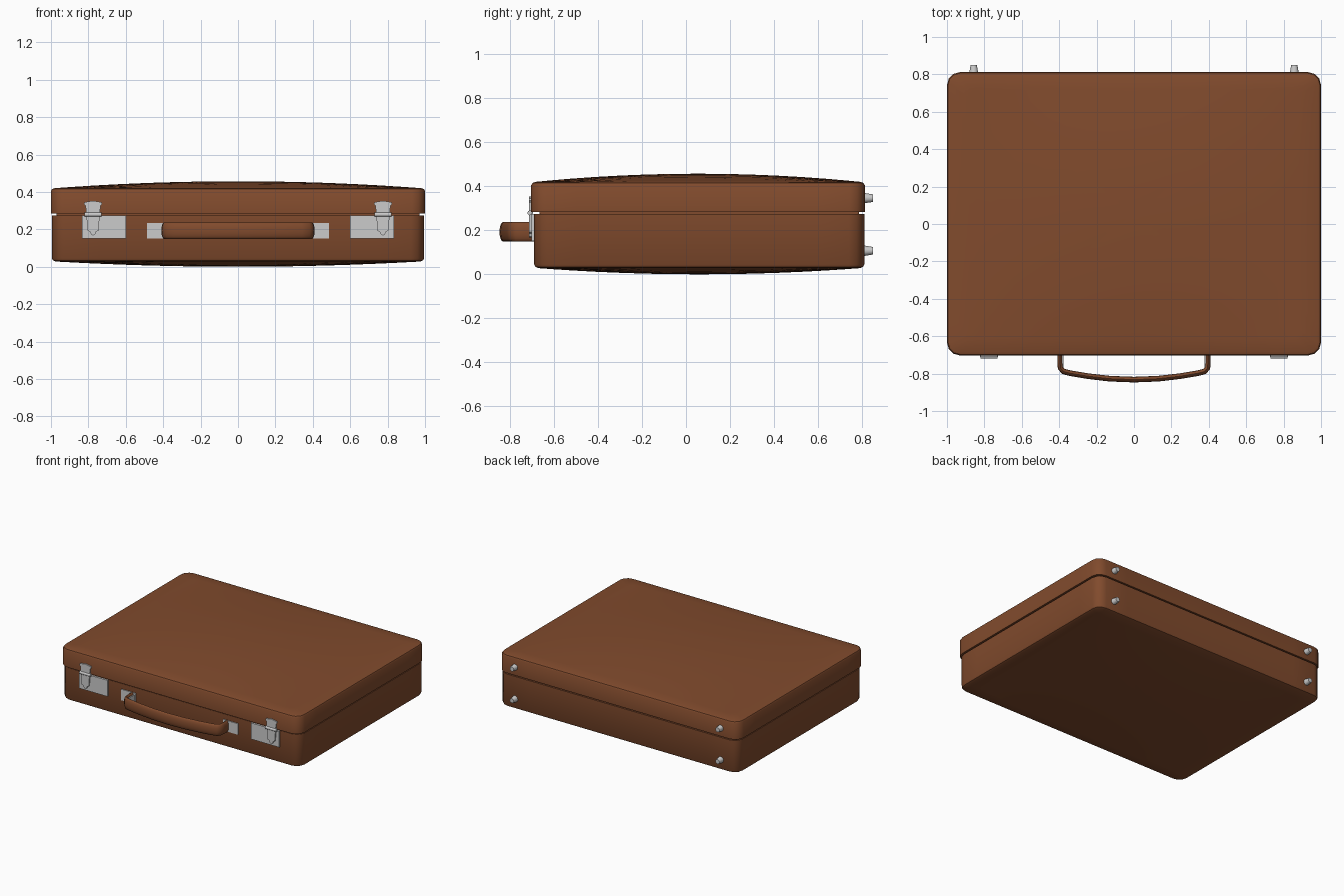
import bpy, bmesh, math
from mathutils import Matrix

if "Cube" in bpy.data.objects:
    bpy.data.objects.remove(bpy.data.objects["Cube"])

leather = bpy.data.materials.new("brown_leather")
leather.diffuse_color = (0.22, 0.07, 0.026, 1)
leather.use_nodes = True
leather.node_tree.nodes["Principled BSDF"].inputs["Base Color"].default_value = leather.diffuse_color


def finish(bm, name, mat=None, angle=35):
    bmesh.ops.recalc_face_normals(bm, faces=bm.faces)
    me = bpy.data.meshes.new(name)
    bm.to_mesh(me)
    bm.free()
    ob = bpy.data.objects.new(name, me)
    bpy.context.collection.objects.link(ob)
    if mat:
        me.materials.append(mat)
    bpy.ops.object.select_all(action='DESELECT')
    ob.select_set(True)
    bpy.context.view_layer.objects.active = ob
    bpy.ops.object.shade_smooth_by_angle(angle=math.radians(angle))
    return ob


def outline(hx, hy, inset, r=0.07, segs=3, div=10):
    """Rounded rectangle with evenly divided sides, centred on the origin."""
    hx, hy, r = hx - inset, hy - inset, r - inset
    corners = []
    for i, (sx, sy) in enumerate([(1, 1), (-1, 1), (-1, -1), (1, -1)]):
        for k in range(segs + 1):
            a = math.pi / 2 * (i + k / segs)
            corners.append((sx * (hx - r) + r * math.cos(a), sy * (hy - r) + r * math.sin(a)))
    pts = []
    for i, p in enumerate(corners):
        pts.append(p)
        if i % (segs + 1) == segs:
            q = corners[(i + 1) % len(corners)]
            pts += [(p[0] + (q[0] - p[0]) * k / div, p[1] + (q[1] - p[1]) * k / div)
                    for k in range(1, div)]
    return pts


def bridge(bm, a, b):
    n = len(a)
    for i in range(n):
        bm.faces.new((a[i], a[(i + 1) % n], b[(i + 1) % n], b[i]))


def shell(name, hx, y0, y1, levels, dome):
    """Case half: stacked rounded rectangles closed by a shallow dome."""
    bm = bmesh.new()
    hy, cy = (y1 - y0) / 2, (y0 + y1) / 2
    rings = [[bm.verts.new((x, y + cy, z)) for x, y in outline(hx, hy, ins)] for ins, z in levels]
    ins, z = levels[-1]
    top = outline(hx, hy, ins)
    for s in (0.9, 0.78, 0.64, 0.48, 0.32, 0.16):
        ring = []
        for x, y in top:
            u, v = x * s / (hx - ins), y * s / (hy - ins)
            ring.append(bm.verts.new((x * s, y * s + cy, z + dome * (1 - u * u) * (1 - v * v))))
        rings.append(ring)
    for a, b in zip(rings, rings[1:]):
        bridge(bm, a, b)
    tip, last = bm.verts.new((0, cy, z + dome)), rings[-1]
    for i in range(len(last)):
        bm.faces.new((last[i], last[(i + 1) % len(last)], tip))
    bm.faces.new(rings[0])
    return finish(bm, name, leather)


def prism(name, pts, y0, y1, mat=None):
    """Extrude an x-z outline from y0 to y1."""
    bm = bmesh.new()
    a = [bm.verts.new((x, y0, z)) for x, z in pts]
    b = [bm.verts.new((x, y1, z)) for x, z in pts]
    bridge(bm, a, b)
    bm.faces.new(a)
    bm.faces.new(b)
    return finish(bm, name, mat, 30)


def plate(name, x0, x1, z0, z1, y0, y1, mat=None):
    return prism(name, [(x0, z0), (x1, z0), (x1, z1), (x0, z1)], y0, y1, mat)


def cone(name, r1, r2, depth, loc, rot, n=12):
    bm = bmesh.new()
    bmesh.ops.create_cone(bm, cap_ends=True, segments=n, radius1=r1, radius2=r2, depth=depth,
                          matrix=Matrix.Translation(loc) @ rot)
    return finish(bm, name)


# Case halves and the recessed core behind the seam
shell("case_base", 0.995, -0.69, 0.81,
      [(0, 0.275), (0, 0.045), (0.006, 0.034), (0.02, 0.028)], -0.028)
shell("case_lid", 1.0, -0.703, 0.812,
      [(0, 0.284), (0, 0.405), (0.006, 0.415), (0.02, 0.42)], 0.037)
plate("seam_core", -0.97, 0.97, 0.25, 0.31, -0.665, 0.785, leather)

# Handle: rounded band swept along a bowed path
half = [(0.395, -0.69), (0.395, -0.74), (0.393, -0.77), (0.378, -0.788), (0.34, -0.798),
        (0.25, -0.813), (0.13, -0.827)]
path = half + [(0, -0.832)] + [(-x, y) for x, y in reversed(half)]
bm = bmesh.new()
rings = []
for i, (x, y) in enumerate(path):
    p, q = path[max(i - 1, 0)], path[min(i + 1, len(path) - 1)]
    tx, ty = q[0] - p[0], q[1] - p[1]
    ln = math.hypot(tx, ty)
    nx, ny = -ty / ln, tx / ln
    ring = []
    for k in range(16):
        a = 2 * math.pi * k / 16
        d = 0.015 * math.cos(a)
        ring.append(bm.verts.new((x + nx * d, y + ny * d, 0.193 + 0.044 * math.sin(a))))
    rings.append(ring)
for a, b in zip(rings, rings[1:]):
    bridge(bm, a, b)
bm.faces.new(rings[0])
bm.faces.new(rings[-1])
finish(bm, "handle", leather, 45)

# Fittings mirrored left and right
head = [(-0.036, 0.28), (0.036, 0.28), (0.040, 0.325), (0.049, 0.336), (0.045, 0.345),
        (0, 0.353), (-0.045, 0.345), (-0.049, 0.336), (-0.040, 0.325)]
hasp = [(-0.036, 0.28), (-0.029, 0.193), (-0.015, 0.186), (-0.011, 0.172), (0, 0.167),
        (0.011, 0.172), (0.015, 0.186), (0.029, 0.193), (0.036, 0.28)]
side_turn = Matrix.Rotation(math.pi / 2, 4, 'Y')
back_turn = Matrix.Rotation(-math.pi / 2, 4, 'X')
for side, s in (("left", -1), ("right", 1)):
    cx = s * 0.775
    plate("latch_plate_" + side, s * 0.598, s * 0.835, 0.152, 0.274, -0.702, -0.685)
    prism("latch_catch_" + side, [(cx + x, z) for x, z in head], -0.712, -0.695)
    prism("latch_lever_" + side, [(cx + x, z) for x, z in hasp], -0.712, -0.695)
    cone("latch_hinge_" + side, 0.011, 0.011, 0.09, (cx, -0.709, 0.279), side_turn)
    # Handle mount and the tongue inside the handle end
    plate("handle_plate_" + side, s * 0.365, s * 0.487, 0.152, 0.235, -0.697, -0.685)
    plate("handle_tongue_" + side, s * 0.376, s * 0.388, 0.165, 0.222, -0.765, -0.69)
    # Back feet
    for level, z in (("lower", 0.107), ("upper", 0.346)):
        cone(f"foot_{level}_{side}", 0.025, 0.017, 0.05, (s * 0.857, 0.825, z), back_turn)
